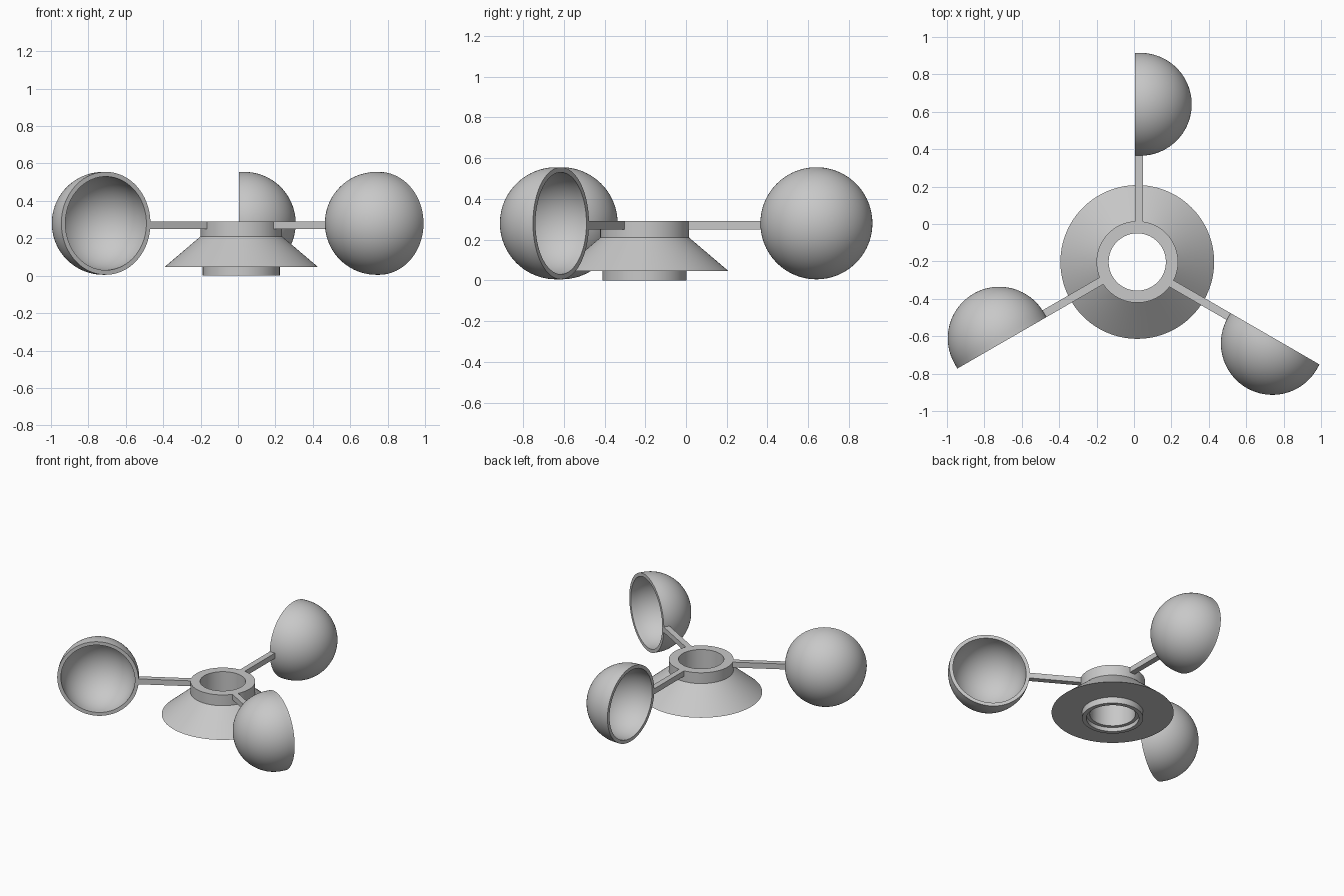
import bpy, bmesh
from math import sin, cos, pi, radians
from mathutils import Matrix, Vector

cube = bpy.data.objects.get("Cube")
if cube:
    bpy.data.objects.remove(cube, do_unlink=True)

HUB = Vector((0.0175, -0.203, 0))   # rotation axis of the rotor
ARM_Z = 0.28                        # height of the cup centres
REACH = 0.843                       # axis to cup centre
CUP_R, WALL = 0.275, 0.025
FACE, CENTRE = -0.0125, 0.016       # sideways offsets of cup mouth and sphere centre

grey = bpy.data.materials.new("light grey")
grey.use_nodes = True
grey.diffuse_color = (0.58, 0.58, 0.58, 1)
grey.node_tree.nodes["Principled BSDF"].inputs["Base Color"].default_value = grey.diffuse_color


def add_object(name, bm, matrix):
    bmesh.ops.recalc_face_normals(bm, faces=bm.faces)
    mesh = bpy.data.meshes.new(name)
    bm.to_mesh(mesh)
    bm.free()
    mesh.materials.append(grey)
    obj = bpy.data.objects.new(name, mesh)
    bpy.context.collection.objects.link(obj)
    obj.matrix_world = matrix
    bpy.ops.object.select_all(action='DESELECT')
    obj.select_set(True)
    bpy.context.view_layer.objects.active = obj
    bpy.ops.object.shade_smooth_by_angle(angle=radians(30))
    return obj


def lathe(profile, steps=96):
    """Spin a closed (radius, height) loop about z."""
    bm = bmesh.new()
    verts = [bm.verts.new((r, 0, z)) for r, z in profile]
    edges = [bm.edges.new((a, b)) for a, b in zip(verts, verts[1:] + verts[:1])]
    bmesh.ops.spin(bm, geom=verts + edges, axis=(0, 0, 1), cent=(0, 0, 0),
                   angle=2 * pi, steps=steps, use_merge=True)
    bmesh.ops.remove_doubles(bm, verts=bm.verts, dist=1e-5)
    bmesh.ops.dissolve_degenerate(bm, edges=bm.edges, dist=1e-5)
    return bm


# Hub: bored ring, conical skirt with flat underside, counterbored collar
hub_profile = [(0.153, 0.29), (0.218, 0.29), (0.218, 0.21), (0.411, 0.046),
               (0.206, 0.046), (0.206, 0), (0.177, 0), (0.177, 0.03), (0.153, 0.03)]
add_object("hub", lathe(hub_profile), Matrix.Translation(HUB))

# Cup profile: outer dome, short straight lip, inner dome
quarter = [i * pi / 2 / 24 for i in range(25)]
inner = CUP_R - WALL
outer_curve = [(CUP_R * sin(a), CENTRE + CUP_R * cos(a)) for a in quarter]
inner_curve = [(inner * sin(a), CENTRE + inner * cos(a)) for a in reversed(quarter)]
cup_profile = outer_curve + [(CUP_R, FACE), (inner, FACE)] + inner_curve

# Three arms with cups, all opening the same way round
arm_start, arm_end, arm_width = 0.2, REACH - CUP_R + 0.015, 0.042
for label, turn in (("back", 0), ("left", -120), ("right", 120)):
    spin = Matrix.Translation(HUB) @ Matrix.Rotation(radians(turn), 4, 'Z')

    place = Matrix.Translation((0, REACH, ARM_Z)) @ Matrix.Rotation(pi / 2, 4, 'Y')
    add_object(label + "_cup", lathe(cup_profile), spin @ place)

    arm = bmesh.new()
    size = Matrix.Diagonal((arm_width, arm_end - arm_start, 0.04, 1))
    middle = Matrix.Translation((FACE + arm_width / 2, (arm_start + arm_end) / 2, 0.27))
    bmesh.ops.create_cube(arm, size=1, matrix=middle @ size)
    add_object(label + "_arm", arm, spin)
